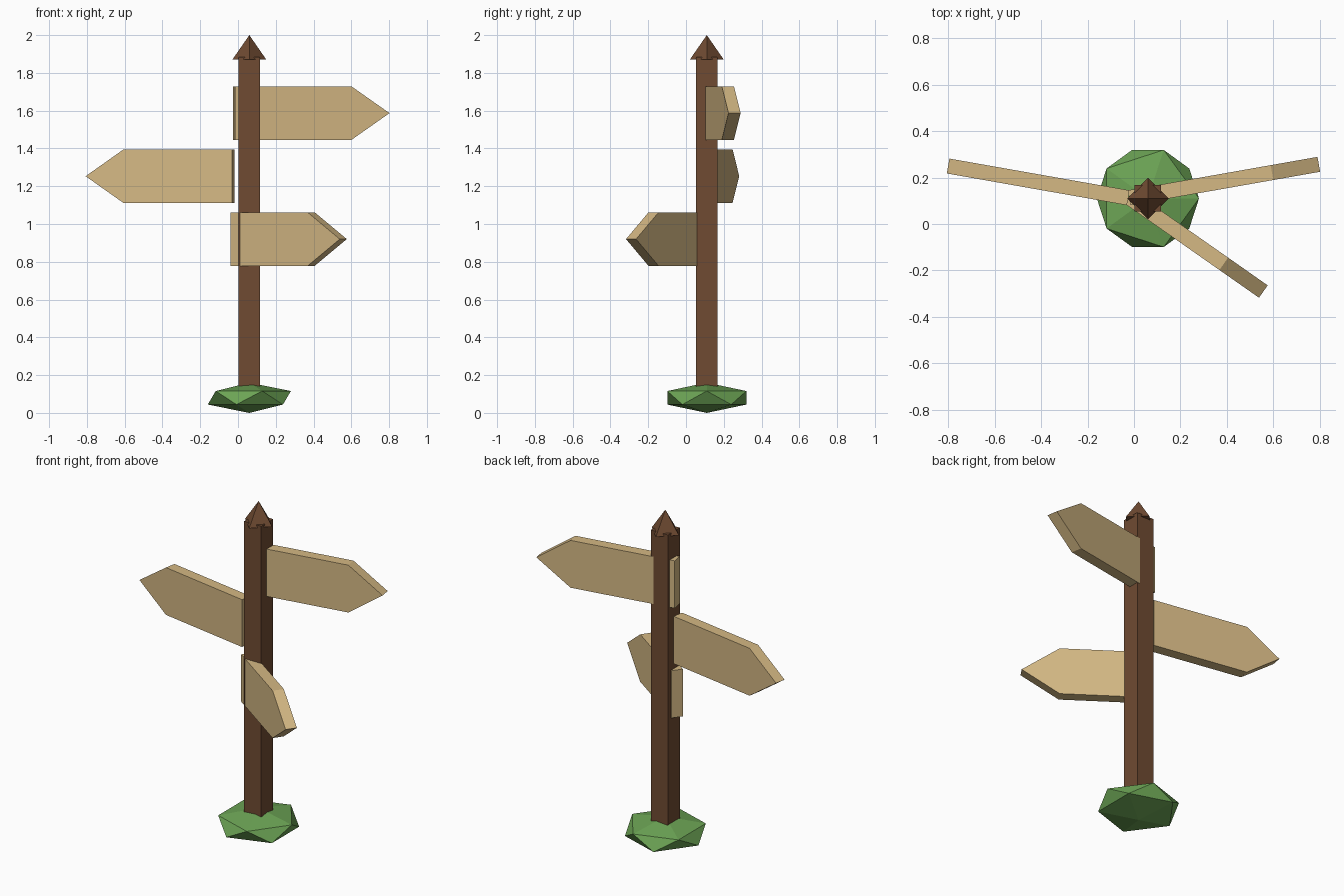
import bpy
import bmesh
from math import radians
from mathutils import Matrix, Vector

default = bpy.data.objects.get("Cube")
if default:
    bpy.data.objects.remove(default, do_unlink=True)

AXIS = Vector((0.06, 0.11, 0))   # ground point of the post


def material(name, colour):
    mat = bpy.data.materials.new(name)
    mat.use_nodes = True
    mat.diffuse_color = (*colour, 1)
    mat.node_tree.nodes["Principled BSDF"].inputs["Base Color"].default_value = (*colour, 1)
    return mat


light_wood = material("light_wood", (0.66, 0.48, 0.23))
dark_wood = material("dark_wood", (0.16, 0.07, 0.032))
leaf_green = material("leaf_green", (0.15, 0.37, 0.09))


def finish(name, bm, mat, location):
    bmesh.ops.recalc_face_normals(bm, faces=bm.faces)
    mesh = bpy.data.meshes.new(name)
    bm.to_mesh(mesh)
    bm.free()
    mesh.materials.append(mat)
    obj = bpy.data.objects.new(name, mesh)
    obj.location = location
    bpy.context.collection.objects.link(obj)
    return obj


def sign_board(name, start, angle, shoulder, length, half_height=0.142, thickness=0.065):
    """Arrow board: pointed outline in the xz plane, extruded along y."""
    outline = [(0, -half_height), (shoulder, -half_height), (length, 0),
               (shoulder, half_height), (0, half_height)]
    bm = bmesh.new()
    face = bm.faces.new([bm.verts.new((x, -thickness / 2, z)) for x, z in outline])
    extruded = bmesh.ops.extrude_face_region(bm, geom=[face])
    moved = [v for v in extruded["geom"] if isinstance(v, bmesh.types.BMVert)]
    bmesh.ops.translate(bm, verts=moved, vec=(0, thickness, 0))
    obj = finish(name, bm, light_wood, start)
    obj.rotation_euler.z = radians(angle)


# Square post
bottom, top, width = 0.06, 1.885, 0.114
bm = bmesh.new()
bmesh.ops.create_cube(bm, size=1, matrix=Matrix.Diagonal((width, width, top - bottom, 1)))
finish("post", bm, dark_wood, AXIS + Vector((0, 0, (bottom + top) / 2)))

# Four-sided pointed cap, turned so its corners lie on the axes
bm = bmesh.new()
bmesh.ops.create_cone(bm, cap_ends=True, segments=4, radius1=0.09, radius2=0, depth=0.13)
finish("post_cap", bm, dark_wood, AXIS + Vector((0, 0, 1.935)))

# Faceted bush around the foot
bm = bmesh.new()
bmesh.ops.create_icosphere(bm, subdivisions=1, radius=1,
                           matrix=Matrix.Diagonal((0.246, 0.246, 0.08, 1)))
finish("bush", bm, leaf_green, AXIS + Vector((0, 0, 0.08)))

# Arrow boards
sign_board("upper_sign", (-0.021, 0.113, 1.587), 10, 0.625, 0.83)
sign_board("middle_sign", (-0.025, 0.113, 1.253), 170, 0.584, 0.788)
sign_board("lower_sign", (-0.021, 0.114, 0.92), -35, 0.498, 0.706)
